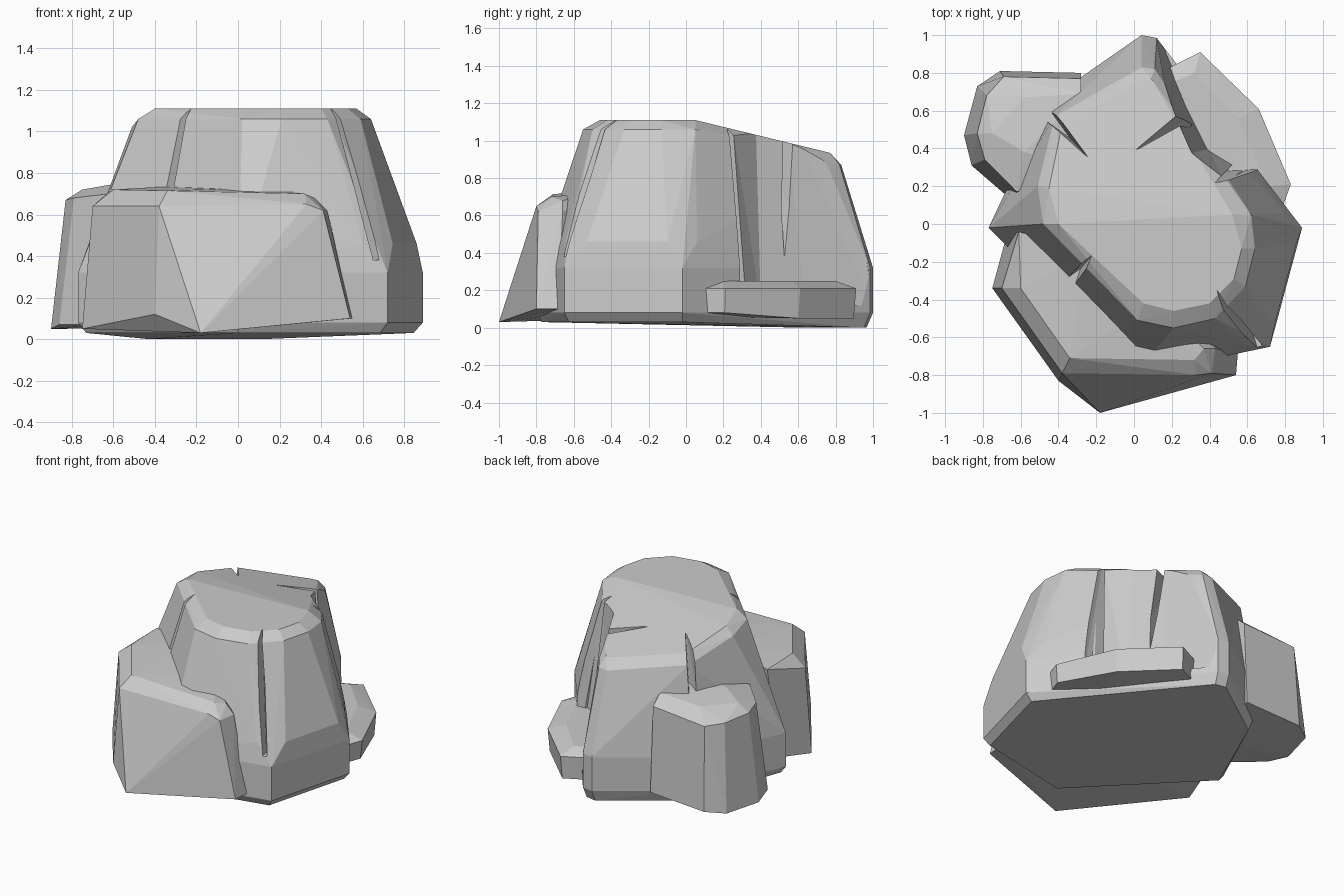
import bpy, bmesh


def hull(name, points):
    """Faceted convex block around a few points."""
    bm = bmesh.new()
    for p in points:
        bm.verts.new(p)
    res = bmesh.ops.convex_hull(bm, input=bm.verts)
    loose = [v for v in bm.verts if not v.link_faces]
    bmesh.ops.delete(bm, geom=loose, context='VERTS')
    bmesh.ops.dissolve_limit(bm, angle_limit=0.03, verts=bm.verts, edges=bm.edges)
    bmesh.ops.recalc_face_normals(bm, faces=bm.faces)
    me = bpy.data.meshes.new(name)
    bm.to_mesh(me)
    bm.free()
    ob = bpy.data.objects.new(name, me)
    bpy.context.collection.objects.link(ob)
    return ob


def level(pts, z):
    return [(x, y, z) for x, y in pts]


def carve(target, name, top, z_top, low, z_low):
    """Cut a tapering notch out of the target."""
    cutter = hull(name, level(top, z_top) + level(low, z_low))
    cutter.hide_render = True
    mod = target.modifiers.new(name, 'BOOLEAN')
    mod.operation = 'DIFFERENCE'
    mod.solver = 'EXACT'
    mod.object = cutter
    bpy.context.view_layer.objects.active = target
    bpy.ops.object.modifier_apply(modifier=mod.name)
    bpy.data.objects.remove(cutter, do_unlink=True)


def top_z(y):
    return 1.11 - max(0, y - 0.05) * 0.243


# main rock: wide foot, chamfered shoulders, top slanting to the back
foot = [(0.72, -0.65), (0.89, -0.02), (0.12, 0.985), (0.04, 1.0),
        (-0.45, 0.66), (-0.77, -0.02), (0.0, -0.8)]
rim_in = [(0.05, -0.42), (0.21, -0.46), (0.40, -0.42), (0.53, -0.29), (0.57, -0.13),
          (0.52, 0.05), (0.09, 0.77), (0.04, 0.76), (-0.38, 0.53), (-0.45, 0.19), (-0.40, 0.0)]
rim_out = [(0.02, -0.51), (0.21, -0.55), (0.43, -0.50), (0.59, -0.33), (0.64, -0.13),
           (0.62, 0.05), (0.11, 0.82), (0.04, 0.83), (-0.42, 0.57), (-0.51, 0.2), (-0.48, 0.0)]
pts = level(foot, 0.08) + level(foot, 0.32)
pts += [(x * 0.95, y * 0.965, 0.03 if y < 0.3 else 0.0) for x, y in foot]
pts += level([(0.60, -0.645), (0.745, -0.53), (0.86, -0.10), (0.80, 0.06)], 0.46)
pts += [(x, y, top_z(y)) for x, y in rim_in]
pts += [(x, y, top_z(y) - 0.05) for x, y in rim_out]
main = hull("main_rock", pts)

# recessed back right wall and the narrow cracks
carve(main, "wall_recess",
      [(0.47, 0.23), (0.29, 0.37), (0.22, 0.52), (0.10, 0.85), (1.0, 1.1)], 1.2,
      [(0.60, 0.28), (0.40, 0.40), (0.28, 0.64), (0.13, 1.0), (1.0, 1.1)], 0.12)
carve(main, "step_crack", [(0.42, 0.21), (0.60, 0.25), (0.55, 0.35)], 1.2,
      [(0.50, 0.29), (0.68, 0.30), (0.62, 0.42)], 0.12)
carve(main, "back_right_crack", [(-0.02, 0.38), (0.26, 0.54), (0.30, 0.66)], 1.1,
      [(0.34, 0.54), (0.50, 0.60), (0.48, 0.68)], 0.3)
carve(main, "front_crack", [(0.43, -0.34), (0.49, -0.60), (0.56, -0.58)], 1.15,
      [(0.63, -0.58), (0.68, -0.75), (0.74, -0.72)], 0.38)
carve(main, "back_left_crack", [(-0.23, 0.34), (-0.46, 0.66), (-0.52, 0.60)], 1.08,
      [(-0.42, 0.54), (-0.60, 0.74), (-0.64, 0.70)], 0.5)
carve(main, "left_crack", [(-0.21, -0.15), (-0.44, -0.36), (-0.30, -0.42)], 1.2,
      [(-0.32, -0.28), (-0.58, -0.46), (-0.46, -0.54)], 0.5)

# big boulder leaning on the front left
hull("front_rock", [
    (-0.75, -0.34, 0.05), (-0.40, -0.83, 0.12), (-0.18, -1.0, 0.03), (0.54, -0.80, 0.10),
    (0.55, -0.68, 0.10), (-0.70, -0.34, 0.64), (-0.38, -0.79, 0.64), (0.33, -0.80, 0.65),
    (0.41, -0.79, 0.62), (-0.60, -0.34, 0.72), (-0.34, -0.71, 0.715), (0.32, -0.72, 0.70),
    (0.37, -0.66, 0.68), (0.43, -0.66, 0.62), (-0.61, -0.04, 0.72), (-0.68, -0.08, 0.10),
    (-0.25, -0.15, 0.74), (0.1, -0.4, 0.73), (0.3, -0.4, 0.1)])

# boulder at the back left
hull("left_rock", [
    (-0.90, 0.47, 0.05), (-0.86, 0.31, 0.07), (-0.64, 0.12, 0.07), (-0.83, 0.73, 0.05),
    (-0.71, 0.81, 0.06), (-0.28, 0.80, 0.08), (-0.3, 0.3, 0.06),
    (-0.83, 0.48, 0.67), (-0.79, 0.34, 0.68), (-0.62, 0.17, 0.70), (-0.78, 0.68, 0.66),
    (-0.69, 0.78, 0.65), (-0.28, 0.77, 0.68), (-0.75, 0.48, 0.72), (-0.58, 0.67, 0.72),
    (-0.28, 0.69, 0.75), (-0.58, 0.38, 0.75), (-0.3, 0.3, 0.75)])

# low slab at the back right
edge = [(0.15, 0.81), (0.35, 0.91), (0.66, 0.61), (0.83, 0.21), (0.78, 0.07)]
inner = [(0.18, 0.74), (0.32, 0.80), (0.55, 0.56), (0.71, 0.20), (0.68, 0.13)]
hull("right_slab", level(edge, 0.21) + level(inner, 0.25)
     + [(x * 0.985, y * 0.985, 0.05 + 0.03 * (y < 0.3)) for x, y in edge]
     + level([(0.1, 0.55), (0.5, 0.05)], 0.06) + level([(0.1, 0.55), (0.5, 0.05)], 0.25))
